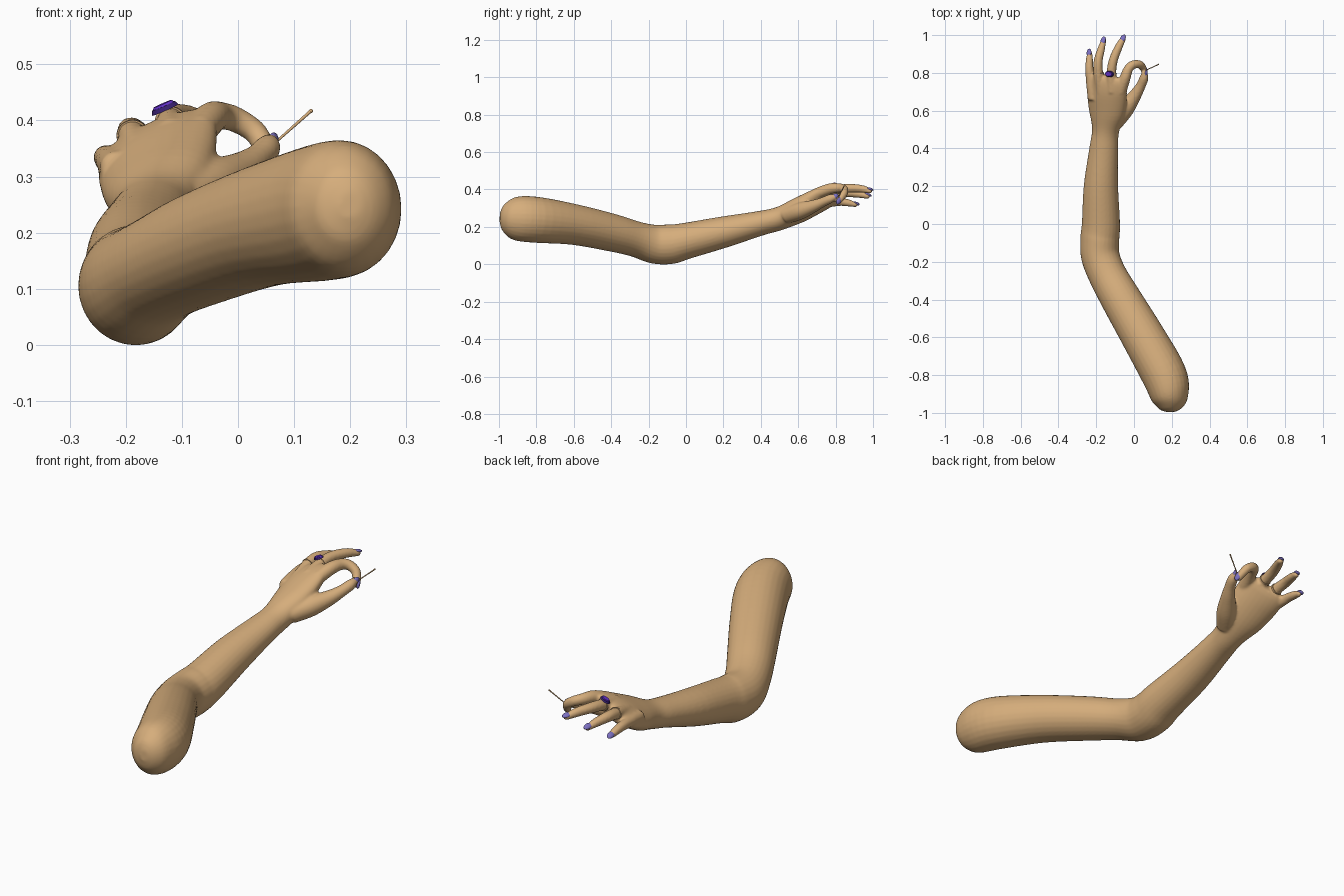
import bpy, bmesh, math
from mathutils import Vector, Matrix

if "Cube" in bpy.data.objects:
    bpy.data.objects.remove(bpy.data.objects["Cube"])

UP = Vector((0, 0, 1))


def material(name, rgb):
    m = bpy.data.materials.new(name)
    m.diffuse_color = (*rgb, 1)
    m.use_nodes = True
    m.node_tree.nodes["Principled BSDF"].inputs["Base Color"].default_value = m.diffuse_color
    return m


SKIN = material("warm skin", (0.67, 0.42, 0.2))
NAIL = material("lavender nail polish", (0.2, 0.16, 0.53))
GEM = material("violet gem", (0.13, 0.03, 0.6))
DARK = material("dark purple setting", (0.04, 0.015, 0.16))


def catmull(a, b, c, d, t):
    return [0.5 * (2 * q + (r - p) * t + (2 * p - 5 * q + 4 * r - s) * t * t
                   + (3 * q - p - 3 * r + s) * t ** 3) for p, q, r, s in zip(a, b, c, d)]


def loft(bm, path, sides=20, steps=5):
    """Skin elliptical rings (x, y, z, half width, half thickness, tilt) along a smooth path."""
    p = [path[0]] + path + [path[-1]]
    pts = [catmull(*p[i:i + 4], k / steps) for i in range(len(path) - 1) for k in range(steps)]
    pts.append(list(path[-1]))
    c = [Vector(q[:3]) for q in pts]
    rings = []
    for i, q in enumerate(pts):
        d = (c[min(i + 1, len(c) - 1)] - c[max(i - 1, 0)]).normalized()
        side = d.cross(UP).normalized()
        up = side.cross(d)
        a = math.radians(q[5])
        u = side * math.cos(a) + up * math.sin(a)
        v = up * math.cos(a) - side * math.sin(a)
        rings.append([bm.verts.new(c[i] + u * max(q[3], .002) * math.cos(2 * math.pi * k / sides)
                                   + v * max(q[4], .002) * math.sin(2 * math.pi * k / sides))
                      for k in range(sides)])
    for r, s in zip(rings, rings[1:]):
        for k in range(sides):
            bm.faces.new((r[k], r[(k + 1) % sides], s[(k + 1) % sides], s[k]))
    bm.faces.new(rings[0][::-1])
    bm.faces.new(rings[-1])


def finger(bm, path, tip=0.012):
    """Round tube (x, y, z, radius) closed with a rounded tip."""
    rows = [(x, y, z, r, r, 0) for x, y, z, r in path]
    loft(bm, rows)
    x, y, z, r = path[-1]
    bmesh.ops.create_uvsphere(bm, u_segments=16, v_segments=10, radius=r,
                              matrix=Matrix.Translation((x, y, z)))


def finish(name, bm, mat, angle=40):
    bmesh.ops.recalc_face_normals(bm, faces=bm.faces[:])
    me = bpy.data.meshes.new(name)
    bm.to_mesh(me)
    bm.free()
    me.materials.append(mat)
    ob = bpy.data.objects.new(name, me)
    bpy.context.collection.objects.link(ob)
    bpy.ops.object.select_all(action='DESELECT')
    ob.select_set(True)
    bpy.context.view_layer.objects.active = ob
    bpy.ops.object.shade_smooth_by_angle(angle=math.radians(angle))
    return ob


def frame(loc, along, normal):
    """Matrix with local y along a part and local z facing out of it."""
    y = Vector(along).normalized()
    x = y.cross(Vector(normal)).normalized()
    z = x.cross(y)
    return Matrix.Translation(loc) @ Matrix((x, y, z)).transposed().to_4x4()


bm = bmesh.new()
# upper arm, elbow, forearm, wrist and palm
loft(bm, [
    (0.200, -0.995, 0.250, .020, .025, 0),
    (0.198, -0.975, 0.249, .062, .072, 0),
    (0.190, -0.915, 0.245, .100, .115, 0),
    (0.160, -0.80, 0.238, .119, .123, 0),
    (0.050, -0.60, 0.213, .115, .109, 0),
    (-0.067, -0.40, 0.170, .107, .101, 0),
    (-0.140, -0.27, 0.135, .101, .095, 0),
    (-0.178, -0.17, 0.108, .102, .104, 0),
    (-0.181, -0.08, 0.108, .103, .106, 0),
    (-0.175, 0.00, 0.125, .101, .097, 0),
    (-0.175, 0.20, 0.172, .091, .084, 0),
    (-0.160, 0.40, 0.220, .076, .066, 6),
    (-0.150, 0.50, 0.245, .073, .062, 14),
    (-0.143, 0.60, 0.288, .102, .060, 22),
    (-0.143, 0.70, 0.338, .114, .050, 24),
    (-0.140, 0.76, 0.367, .110, .036, 24),
    (-0.138, 0.785, 0.375, .098, .022, 24),
], sides=28)

# thumb, pinching index and three fanned fingers
finger(bm, [(-0.10, .54, .262, .045), (-0.045, .61, .285, .046), (0.005, .68, .310, .034),
            (0.035, .73, .332, .026), (0.052, .77, .350, .024), (0.056, .795, .360, .017)])
finger(bm, [(-0.07, .70, .378, .030), (-0.048, .77, .404, .029), (-0.03, .82, .408, .025),
            (-0.005, .843, .402, .023), (0.030, .845, .380, .021), (0.048, .825, .350, .019),
            (0.052, .815, .336, .015)])
finger(bm, [(-0.115, .70, .375, .030), (-0.120, .79, .396, .026), (-0.110, .865, .406, .024),
            (-0.082, .935, .404, .021), (-0.057, .982, .393, .015)])
finger(bm, [(-0.175, .70, .345, .030), (-0.188, .79, .372, .026), (-0.190, .86, .382, .024),
            (-0.174, .925, .375, .020), (-0.161, .970, .364, .014)])
finger(bm, [(-0.215, .66, .315, .030), (-0.228, .75, .328, .026), (-0.236, .82, .334, .022),
            (-0.236, .87, .328, .019), (-0.234, .905, .318, .013)])
arm = finish("arm_and_hand", bm, SKIN)
blend = arm.modifiers.new("blend", 'REMESH')
blend.mode = 'VOXEL'
blend.voxel_size = 0.006
blend.use_smooth_shade = True
soft = arm.modifiers.new("soften", 'SMOOTH')
soft.factor = 0.5
soft.iterations = 5

# painted nails: position, finger direction, outward direction
for name, loc, along, out in [
    ("thumb_nail", (0.063, .795, .363), (.2, .8, .4), (.9, -.1, .2)),
    ("index_nail", (0.062, .818, .340), (.15, -.45, -.8), (.85, .4, -.1)),
    ("middle_nail", (-0.059, .983, .402), (.45, .85, -.2), (-.25, .2, .95)),
    ("ring_finger_nail", (-0.163, .972, .372), (.27, .9, -.25), (-.4, .2, .9)),
    ("little_finger_nail", (-0.238, .907, .325), (.05, .95, -.28), (-.5, .2, .85)),
]:
    bm = bmesh.new()
    bmesh.ops.create_uvsphere(bm, u_segments=16, v_segments=10, radius=1,
                              matrix=frame(loc, along, out) @ Matrix.Diagonal((.014, .022, .008, 1)))
    finish(name, bm, NAIL, 60)


def band(name, centre, along, radius, mat):
    """Plain finger ring with a square section."""
    bm = bmesh.new()
    m = frame(centre, along, UP)
    n, rows = 32, []
    for r, h in ((radius, -.004), (radius, .004), (radius - .005, .004), (radius - .005, -.004)):
        rows.append([bm.verts.new(m @ Vector((r * math.cos(2 * math.pi * k / n), h,
                                              r * math.sin(2 * math.pi * k / n)))) for k in range(n)])
    for i in range(4):
        a, b = rows[i], rows[(i + 1) % 4]
        for k in range(n):
            bm.faces.new((a[k], a[(k + 1) % n], b[(k + 1) % n], b[k]))
    return finish(name, bm, mat)


band("gem_ring_band", (-0.120, .797, .397), (.1, 1, .15), .0285, SKIN)
band("plain_ring_band", (-0.188, .797, .373), (-.05, 1, .15), .0285, SKIN)

# oval gem in its dark setting
for name, rx, ry, depth, lift, mat in (("gem_setting", .026, .017, .008, .028, DARK),
                                       ("gem", .021, .013, .006, .033, GEM)):
    bm = bmesh.new()
    out = Vector((-.4, -.1, .9)).normalized()
    m = frame(Vector((-0.120, .797, .397)) + out * lift, (0, 1, .1), out)
    bmesh.ops.create_cone(bm, cap_ends=True, segments=24, radius1=1, radius2=.85, depth=1,
                          matrix=m @ Matrix.Diagonal((rx, ry, depth, 1)))
    finish(name, bm, mat, 30)

# thin stick held between thumb and index
a, b = Vector((0.050, .808, .346)), Vector((0.130, .845, .417))
bm = bmesh.new()
bmesh.ops.create_cone(bm, cap_ends=True, segments=10, radius1=.002, radius2=.003, depth=(b - a).length,
                      matrix=Matrix.Translation((a + b) / 2)
                      @ (b - a).to_track_quat('Z', 'Y').to_matrix().to_4x4())
bmesh.ops.create_uvsphere(bm, u_segments=10, v_segments=6, radius=.0038, matrix=Matrix.Translation(b))
finish("held_stick", bm, SKIN)
